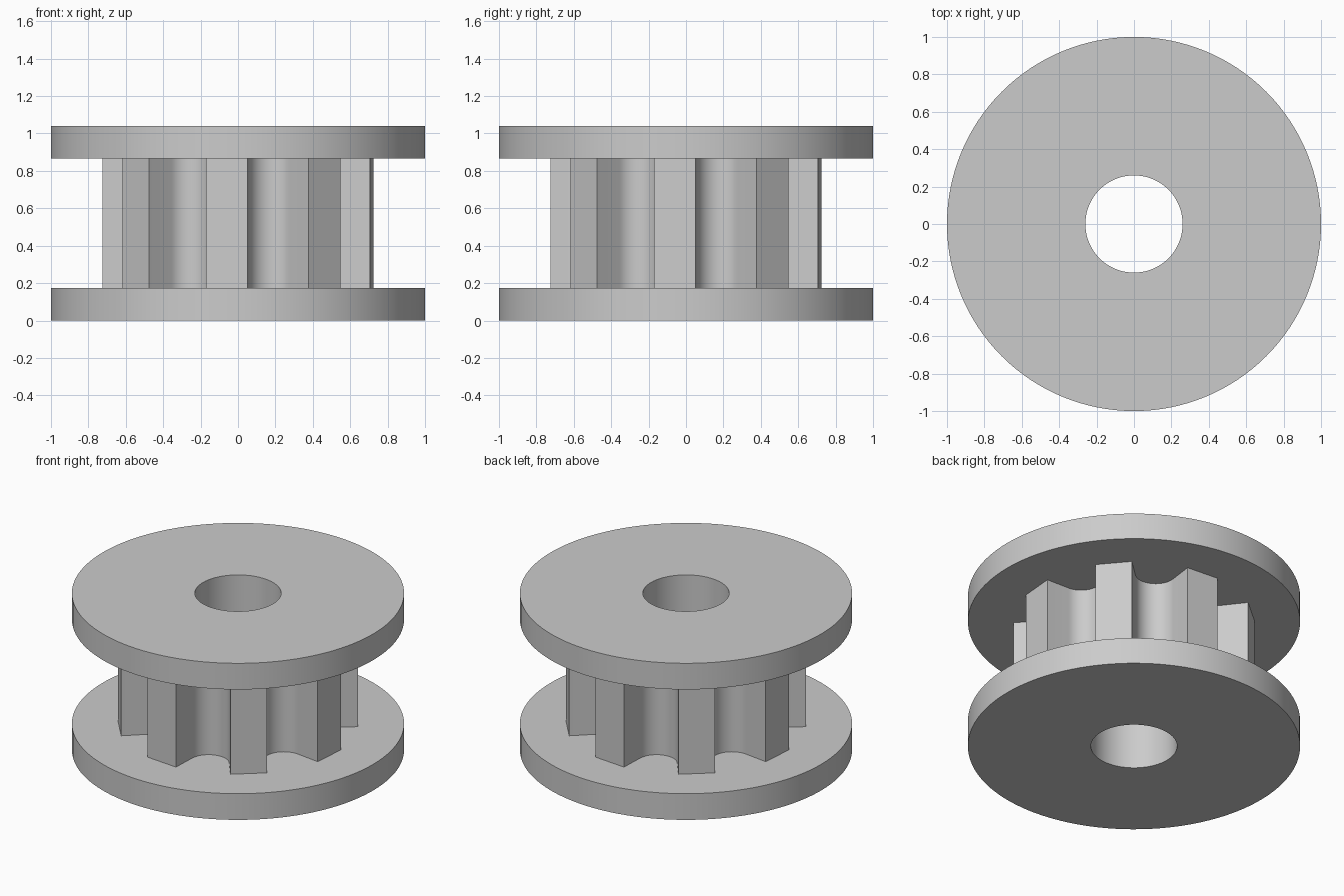
import bpy, bmesh
from math import sin, cos, tan, pi, radians

cube = bpy.data.objects.get("Cube")
if cube:
    bpy.data.objects.remove(cube, do_unlink=True)

# Overall sizes
HEIGHT, FLANGE = 1.04, 0.174
BORE, TIP = 0.26, 0.725
TEETH = 8

grey = bpy.data.materials.new("plain_grey")
grey.use_nodes = True
colour = (0.6, 0.6, 0.6, 1)
grey.diffuse_color = colour
grey.node_tree.nodes["Principled BSDF"].inputs["Base Color"].default_value = colour


def circle(radius, steps):
    return [(radius * cos(2 * pi * i / steps), radius * sin(2 * pi * i / steps))
            for i in range(steps)]


def toothed_outline():
    """Flat-tipped teeth with tapered grooves that end in a round floor."""
    half = radians(13.7)                    # half the groove's angle
    taper = radians(20)
    depth = 0.11                            # groove mouth to floor-arc centre
    mouth = TIP * cos(half)
    r = (TIP * sin(half) - depth * tan(taper)) * cos(taper)
    groove = [(mouth, -TIP * sin(half))]
    steps = 20
    for i in range(steps + 1):
        a = -(pi / 2 - taper) + (pi - 2 * taper) * i / steps
        groove.append((mouth - depth - r * cos(a), r * sin(a)))
    groove.append((mouth, TIP * sin(half)))
    points = []
    for k in range(TEETH):
        a = radians(17.7 - 90) + 2 * pi * k / TEETH
        points += [(x * cos(a) - y * sin(a), x * sin(a) + y * cos(a))
                   for x, y in groove]
    return points


def bored_prism(name, outline, z0, z1):
    """Extrude an outline with the shaft bore left open through it."""
    curve = bpy.data.curves.new(name, "CURVE")
    curve.dimensions = "2D"
    curve.fill_mode = "BOTH"
    curve.extrude = (z1 - z0) / 2
    for loop in (outline, circle(BORE, 64)):
        spline = curve.splines.new("POLY")
        spline.points.add(len(loop) - 1)
        for p, (x, y) in zip(spline.points, loop):
            p.co = (x, y, 0, 1)
        spline.use_cyclic_u = True
    obj = bpy.data.objects.new(name, curve)
    bpy.context.collection.objects.link(obj)
    bpy.ops.object.select_all(action="DESELECT")
    obj.select_set(True)
    bpy.context.view_layer.objects.active = obj
    bpy.ops.object.convert(target="MESH")
    obj = bpy.context.object
    mesh = obj.data
    bm = bmesh.new()
    bm.from_mesh(mesh)
    bmesh.ops.remove_doubles(bm, verts=bm.verts, dist=0.0001)
    bmesh.ops.translate(bm, verts=bm.verts, vec=(0, 0, (z0 + z1) / 2))
    bmesh.ops.recalc_face_normals(bm, faces=bm.faces)
    bm.to_mesh(mesh)
    bm.free()
    mesh.materials.clear()
    mesh.materials.append(grey)
    bpy.ops.object.shade_smooth_by_angle(angle=radians(17))
    return obj


# Two flanges with the toothed hub between them
disc = circle(1, 128)
bored_prism("lower_flange", disc, 0, FLANGE)
bored_prism("toothed_hub", toothed_outline(), FLANGE, HEIGHT - FLANGE)
bored_prism("upper_flange", disc, HEIGHT - FLANGE, HEIGHT)
